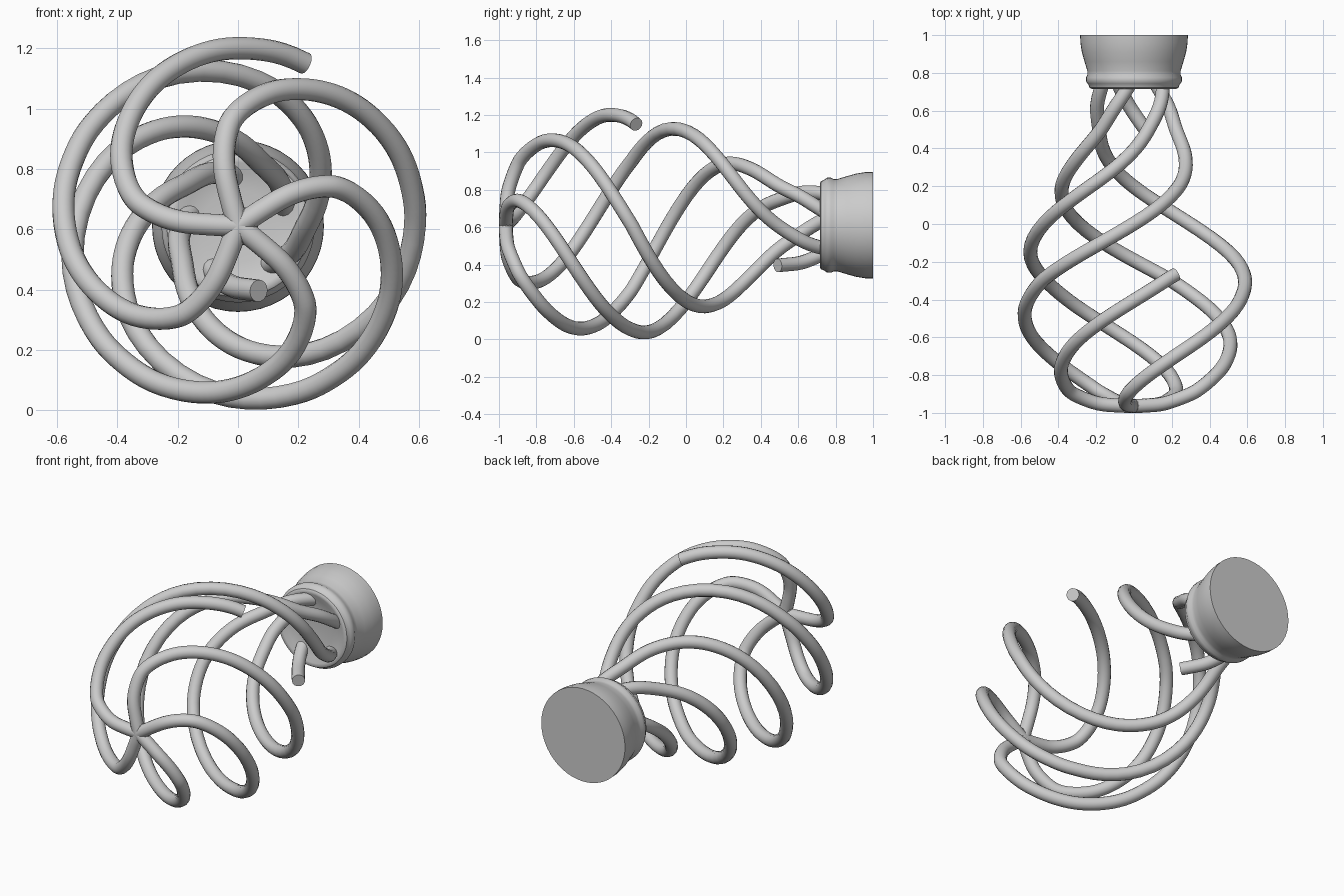
import bpy, bmesh, math
from mathutils import Vector

if "Cube" in bpy.data.objects:
    bpy.data.objects.remove(bpy.data.objects["Cube"])

AXIS_Z = 0.611
TUBE_R = 0.037

# Cage envelope: (y, radius)
ENV = [(-.963, 0), (-.961, .08), (-.950, .19), (-.910, .305), (-.87, .37), (-.78, .452),
       (-.70, .503), (-.62, .543), (-.55, .567), (-.46, .586), (-.38, .590), (-.29, .587),
       (-.15, .558), (.04, .485), (.17, .417), (.25, .367), (.35, .302), (.49, .226),
       (.62, .200), (.70, .180), (.79, .155)]


def twist(y):
    """Rod angle along y, winding more slowly near the tip."""
    d = y + 0.29
    return math.radians(157 * d if d < 0 else 185 * d)


def smooth_path(pts, steps=5):
    """Catmull-Rom sampling of 2D points."""
    p = [Vector(q) for q in pts]
    p = [p[0] * 2 - p[1]] + p + [p[-1] * 2 - p[-2]]
    out = []
    for i in range(1, len(p) - 2):
        a, b, c, d = p[i - 1:i + 3]
        for s in range(steps):
            t = s / steps
            out.append(0.5 * (2 * b + (c - a) * t + (2 * a - 5 * b + 4 * c - d) * t * t
                              + (3 * b - a - 3 * c + d) * t ** 3))
    return out + [p[-2]]


def finish(ob, angle=40):
    bpy.ops.object.select_all(action='DESELECT')
    ob.select_set(True)
    bpy.context.view_layer.objects.active = ob
    if ob.type == 'CURVE':
        bpy.ops.object.convert(target='MESH')
    bpy.ops.object.shade_smooth_by_angle(angle=math.radians(angle))


def tube(name, k, y0=-2, y1=2):
    """Spiral rod number k, limited to a y range."""
    cu = bpy.data.curves.new(name, 'CURVE')
    cu.dimensions = '3D'
    cu.bevel_depth = TUBE_R
    cu.bevel_resolution = 5
    cu.use_fill_caps = True
    path = [q for q in smooth_path(ENV) if y0 <= q.x <= y1]
    sp = cu.splines.new('POLY')
    sp.points.add(len(path) - 1)
    for pt, (y, r) in zip(sp.points, path):
        a = math.radians(72 * k) - twist(y)
        pt.co = (r * math.cos(a), y, AXIS_Z + r * math.sin(a), 1)
    ob = bpy.data.objects.new(name, cu)
    bpy.context.collection.objects.link(ob)
    finish(ob)


def lathe(name, profile, seg=48):
    """Revolve (y, radius) points about the cage axis."""
    bm = bmesh.new()
    vs = [bm.verts.new((r, y, 0)) for y, r in profile]
    es = [bm.edges.new(e) for e in zip(vs, vs[1:])]
    bmesh.ops.spin(bm, geom=vs + es, cent=(0, 0, 0), axis=(0, 1, 0),
                   angle=2 * math.pi, steps=seg)
    bmesh.ops.remove_doubles(bm, verts=bm.verts, dist=1e-4)
    bmesh.ops.recalc_face_normals(bm, faces=bm.faces)
    me = bpy.data.meshes.new(name)
    bm.to_mesh(me)
    bm.free()
    ob = bpy.data.objects.new(name, me)
    ob.location.z = AXIS_Z
    bpy.context.collection.objects.link(ob)
    finish(ob)


# Four whole rods and one snapped rod
for k in (0, 2, 3, 4):
    tube(f"spiral_rod_{k}", k)
tube("snapped_rod_front", 1, y1=-0.245)
tube("snapped_rod_stump", 1, y0=0.485)

# Rounded joint where the rods meet
lathe("tip_joint", [(-.999, 0), (-.995, .03), (-.982, .055), (-.96, .066), (-.94, .055), (-.926, 0)], 24)

# Socket cup with a beaded rim and shallow recess
lathe("socket_cup", [(1.0, 0), (1.0, .285), (.96, .284), (.91, .276), (.86, .262), (.81, .247),
                     (.79, .247), (.775, .254), (.755, .254), (.743, .246), (.735, .240),
                     (.722, .236), (.716, .226), (.718, .21), (.73, .18), (.74, .12), (.742, 0)])
